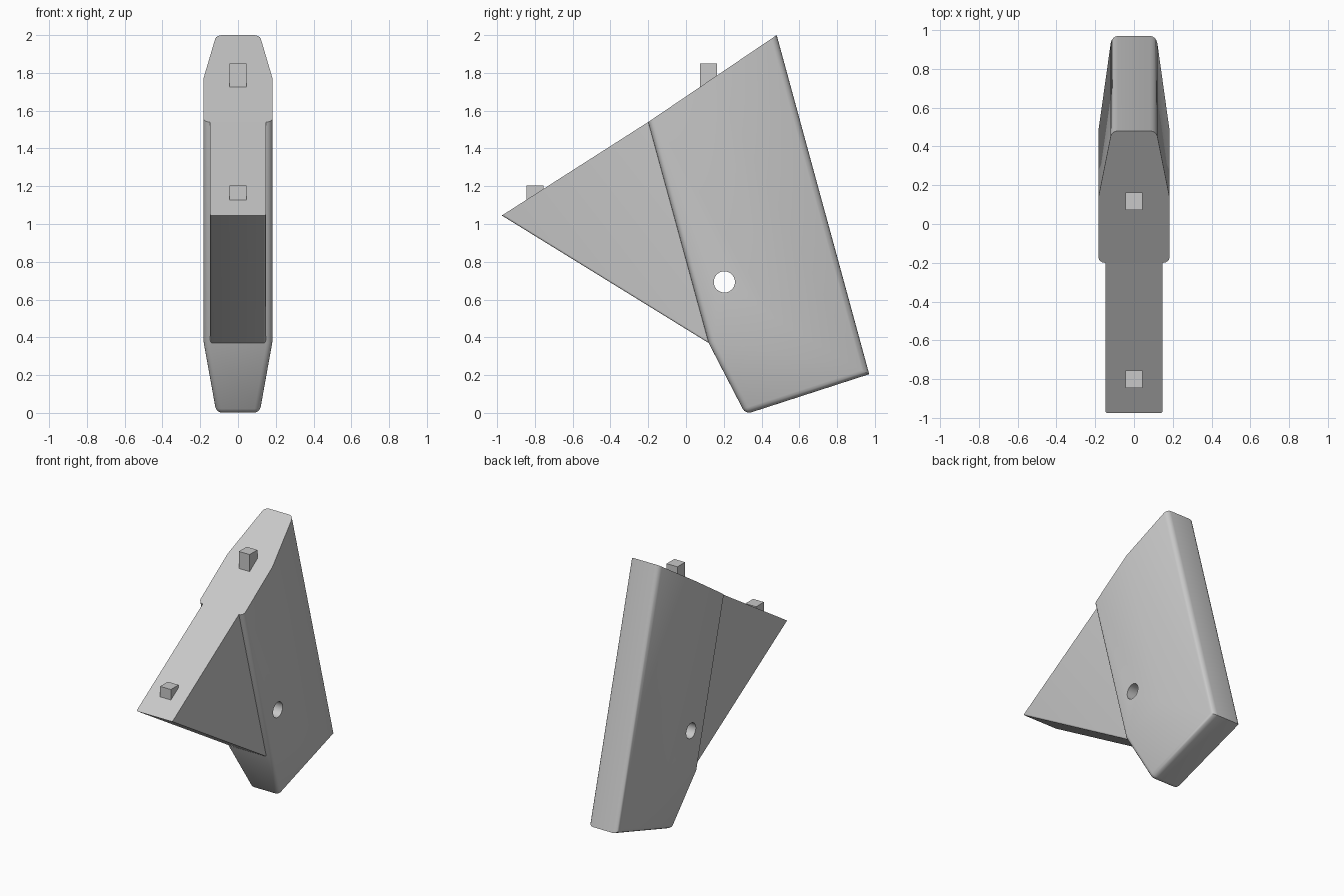
import bpy
import bmesh
import math

cube = bpy.data.objects.get("Cube")
if cube:
    bpy.data.objects.remove(cube, do_unlink=True)

grey = bpy.data.materials.new("plain_grey")
grey.use_nodes = True
grey.diffuse_color = (0.58, 0.58, 0.58, 1)
grey.node_tree.nodes["Principled BSDF"].inputs["Base Color"].default_value = grey.diffuse_color


def slab(name, points, widths, rim, sides, rounded, cross, radius):
    """Mirrored slab: named (y, z) points, half widths, rim loop and side panels."""
    bm = bmesh.new()
    v = {(k, s): bm.verts.new((s * widths[k], *p))
         for k, p in points.items() for s in (-1, 1)}
    for a, b in zip(rim, rim[1:] + rim[0]):
        bm.faces.new([v[a, -1], v[b, -1], v[b, 1], v[a, 1]])
    for s in (-1, 1):
        for panel in sides:
            bm.faces.new([v[k, s] for k in panel])
    bmesh.ops.recalc_face_normals(bm, faces=bm.faces)
    soft = [bm.edges.get((v[a, s], v[b, s])) for a, b in rounded for s in (-1, 1)]
    soft += [bm.edges.get((v[k, -1], v[k, 1])) for k in cross]
    bmesh.ops.bevel(bm, geom=soft, offset=radius, segments=4, profile=0.5,
                    affect='EDGES', clamp_overlap=True)
    mesh = bpy.data.meshes.new(name)
    bm.to_mesh(mesh)
    bm.free()
    mesh.materials.append(grey)
    obj = bpy.data.objects.new(name, mesh)
    bpy.context.collection.objects.link(obj)
    return obj


def activate(obj):
    bpy.ops.object.select_all(action='DESELECT')
    obj.select_set(True)
    bpy.context.view_layer.objects.active = obj


# Main body: wide front panel, tapering to the back and to the foot
wide, narrow = 0.183, 0.115
body = slab(
    "body",
    {"A": (-0.2, 1.54), "E": (0.12, 0.37), "D": (0.315, -0.007),
     "C": (0.97, 0.205), "B": (0.48, 2.0), "G": (0.14, 1.77), "F": (0.485, 0.485)},
    {"A": wide, "E": wide, "F": wide, "G": wide, "B": narrow, "C": narrow, "D": narrow},
    "AEDCBG", ["AEFG", "EDCF", "GFCB"],
    ["AE", "ED", "DC", "CB"], "D", 0.032)

# Pin hole through the body
bpy.ops.mesh.primitive_cylinder_add(vertices=48, radius=0.056, depth=1,
                                    location=(0, 0.203, 0.693),
                                    rotation=(0, math.pi / 2, 0))
cutter = bpy.context.object
cutter.name = "hole_cutter"
cutter.hide_render = True
cutter.data.materials.append(grey)
cut = body.modifiers.new("pin_hole", 'BOOLEAN')
cut.operation = 'DIFFERENCE'
cut.solver = 'EXACT'
cut.object = cutter
activate(body)
bpy.ops.object.modifier_apply(modifier=cut.name)
bpy.data.objects.remove(cutter, do_unlink=True)

# Thinner triangular fin at the front, seated slightly inside the body
fin = slab(
    "fin",
    {"T": (-0.975, 1.045), "A": (-0.2, 1.54), "I": (-0.18, 1.53),
     "J": (0.14, 0.38), "E": (0.12, 0.37)},
    dict.fromkeys("TAIJE", 0.147),
    "TAIJE", ["TAIJE"], ["TE"], "", 0.01)

for part in (body, fin):
    activate(part)
    bpy.ops.object.shade_smooth_by_angle(angle=math.radians(28))

# Square pegs on the sloping top
for name, y, top in (("rear_peg", 0.118, 1.85), ("front_peg", -0.8, 1.205)):
    height = 0.16
    bpy.ops.mesh.primitive_cube_add(size=1, location=(0, y, top - height / 2))
    peg = bpy.context.object
    peg.name = name
    peg.scale = (0.088, 0.09, height)
    peg.data.materials.append(grey)
